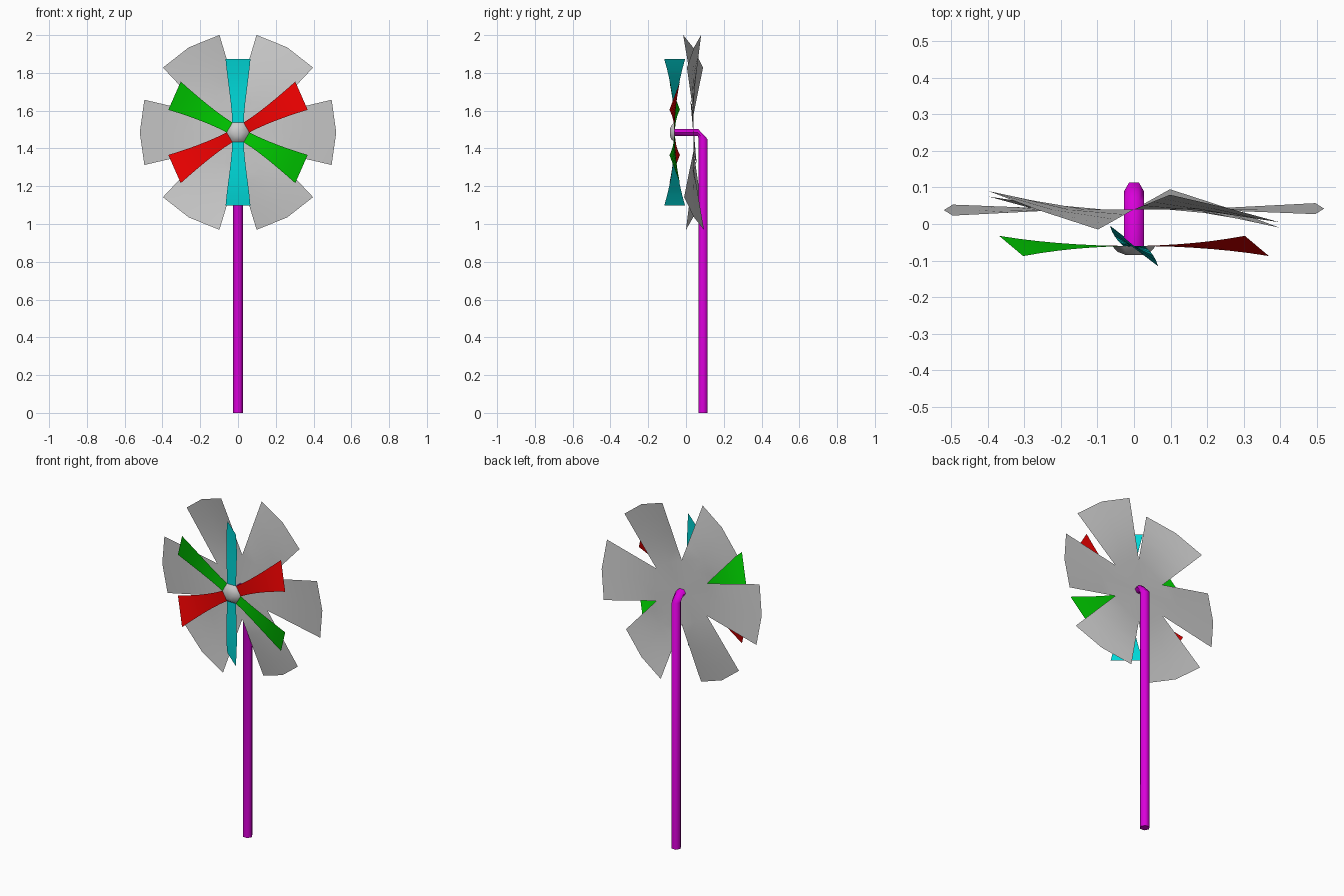
import bpy
from math import sin, cos, radians, pi

if "Cube" in bpy.data.objects:
    bpy.data.objects.remove(bpy.data.objects["Cube"])

HUB_Z = 1.485


def mat(name, rgb):
    m = bpy.data.materials.new(name)
    m.diffuse_color = (*rgb, 1)
    m.use_nodes = True
    m.node_tree.nodes["Principled BSDF"].inputs["Base Color"].default_value = m.diffuse_color
    return m


def make(name, verts, faces, material=None, smooth=None):
    me = bpy.data.meshes.new(name)
    me.from_pydata(verts, [], faces)
    me.validate()
    ob = bpy.data.objects.new(name, me)
    bpy.context.collection.objects.link(ob)
    if material:
        me.materials.append(material)
    if smooth:
        bpy.ops.object.select_all(action='DESELECT')
        bpy.context.view_layer.objects.active = ob
        ob.select_set(True)
        bpy.ops.object.shade_smooth_by_angle(angle=radians(smooth))
    return ob


def loft(rings):
    """Join equal rings of points with quads and cap both ends."""
    n = len(rings[0])
    faces = [(i * n + j, i * n + (j + 1) % n, (i + 1) * n + (j + 1) % n, (i + 1) * n + j)
             for i in range(len(rings) - 1) for j in range(n)]
    faces.append(tuple(reversed(range(n))))
    faces.append(tuple(range((len(rings) - 1) * n, len(rings) * n)))
    return [p for r in rings for p in r], faces


red = mat("red", (0.8, 0.0, 0.0))
green = mat("green", (0.0, 0.65, 0.0))
cyan = mat("cyan", (0.0, 0.7, 0.7))
magenta = mat("magenta", (0.7, 0.0, 0.7))

# Pole: hexagonal tube bent forward at the top
R = 0.027
hexa = [(R * cos(k * pi / 3), R * sin(k * pi / 3)) for k in range(6)]
rings = [[(a, 0.09 + b, z) for a, b in hexa] for z in (0, 1.45)]
rings += [[(a, y, HUB_Z + b * 0.82) for a, b in hexa] for y in (0.063, -0.06)]
make("pole", *loft(rings), magenta, 70)

# Hub cap: small hexagonal dome
rings = [[(r * cos(k * pi / 3), y, HUB_Z + r * sin(k * pi / 3)) for k in range(6)]
         for r, y in ((0.06, -0.06), (0.045, -0.076), (0.022, -0.085))]
make("hub_cap", *loft(rings), None, 70)


# Front blades: tapering strips, twisted about the upright axis
def front_blade(k, material):
    a = radians(30 + 60 * k)
    lx, lz = sin(a), -cos(a)
    verts, n = [], 6
    for i in range(n + 1):
        s = i / n
        r = 0.045 + 0.343 * s
        w = 0.03 + 0.056 * s ** 1.6
        t = radians(40) * s
        for side in (-1, 1):
            d = side * w * lx
            verts.append((r * cos(a) + d * cos(t), -0.06 - d * sin(t),
                          HUB_Z + r * sin(a) + side * w * lz))
    faces = [(2 * i, 2 * i + 1, 2 * i + 3, 2 * i + 2) for i in range(n)]
    make(f"front_blade_{k + 1}", verts, faces, material, 30)


for k in range(6):
    front_blade(k, (red, cyan, green)[k % 3])

# Back rotor: slotted disc with six bent blades
bend = [(0.017, -0.013), (-0.035, 0.04), (-0.055, 0.05)]
verts, faces = [(0, 0.04, HUB_Z)], []
ROWS = 4
for k in range(6):
    a = radians(60 * k)
    sign = 1 if k < 3 else -1
    cw, ccw = bend[k % 3]
    start = len(verts)
    for i in range(ROWS + 1):
        s = i / ROWS
        for t in (-1, 0, 1):
            # straight edge from slot root to tip corner
            a0, a1 = a + t * radians(30), a + t * radians(19.2)
            r0, r1 = (0.19, 0.525) if t else (0.175, 0.52)
            x = (1 - s) * r0 * cos(a0) + s * r1 * cos(a1)
            z = (1 - s) * r0 * sin(a0) + s * r1 * sin(a1)
            dy = {-1: cw, 0: (cw + ccw) / 2, 1: ccw}[t] * sign
            verts.append((x, 0.04 + dy * s, HUB_Z + z))
    for j in range(2):
        faces.append((0, start + j, start + j + 1))
        for i in range(ROWS):
            p = start + 3 * i + j
            faces.append((p, p + 3, p + 4, p + 1))
rotor = make("back_rotor", verts, faces)
# weld the shared slot roots
import bmesh
bm = bmesh.new()
bm.from_mesh(rotor.data)
bmesh.ops.remove_doubles(bm, verts=bm.verts, dist=0.0005)
bm.to_mesh(rotor.data)
bm.free()
rotor.data.shade_smooth()
